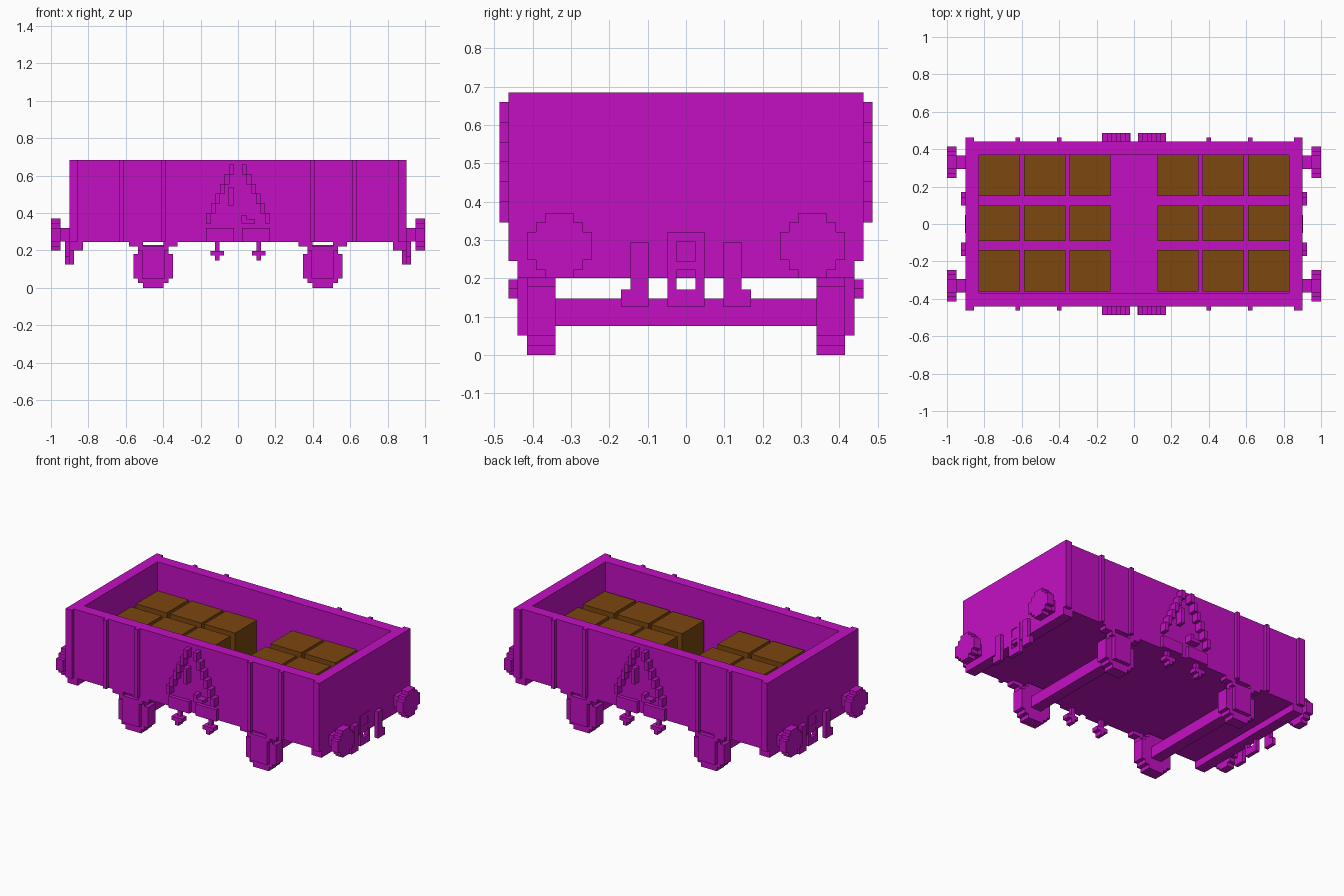
import bpy, bmesh
from mathutils import Matrix, Vector

cube = bpy.data.objects.get("Cube")
if cube:
    bpy.data.objects.remove(cube, do_unlink=True)


def material(name, rgb):
    m = bpy.data.materials.new(name)
    m.use_nodes = True
    m.diffuse_color = (*rgb, 1)
    bsdf = next(n for n in m.node_tree.nodes if n.type == 'BSDF_PRINCIPLED')
    bsdf.inputs["Base Color"].default_value = (*rgb, 1)
    return m


MAGENTA = material("magenta paint", (0.55, 0.005, 0.55))
BROWN = material("brown crate", (0.20, 0.063, 0.005))


def boxes(name, spans, mat=MAGENTA, mirror_x=False, mirror_y=False):
    """One object from boxes given as (x0, x1, y0, y1, z0, z1), optionally mirrored."""
    bm = bmesh.new()
    for sx in ((1, -1) if mirror_x else (1,)):
        for sy in ((1, -1) if mirror_y else (1,)):
            for x0, x1, y0, y1, z0, z1 in spans:
                centre = Vector((sx * (x0 + x1) / 2, sy * (y0 + y1) / 2, (z0 + z1) / 2))
                size = Matrix.Diagonal((x1 - x0, y1 - y0, z1 - z0, 1))
                bmesh.ops.create_cube(bm, size=1, matrix=Matrix.Translation(centre) @ size)
    mesh = bpy.data.meshes.new(name)
    bm.to_mesh(mesh)
    bm.free()
    mesh.materials.append(mat)
    ob = bpy.data.objects.new(name, mesh)
    bpy.context.collection.objects.link(ob)
    return ob


# Open wagon body
boxes("floor", [(-0.83, 0.83, -0.37, 0.37, 0.245, 0.27)])
boxes("side_walls", [(-0.90, 0.90, 0.37, 0.44, 0.245, 0.685)], mirror_y=True)
boxes("end_walls", [(0.83, 0.90, -0.37, 0.37, 0.245, 0.685)], mirror_x=True)
boxes("headstocks", [(0.83, 0.90, -0.44, 0.44, 0.20, 0.245)], mirror_x=True)

# Ribs and corner posts on the sides
boxes("side_ribs", [(x, x + 0.024, 0.44, 0.463, 0.245, 0.685) for x in (0.388, 0.61)],
      mirror_x=True, mirror_y=True)
boxes("corner_posts", [(0.855, 0.90, 0.44, 0.463, 0.245, 0.685)], mirror_x=True, mirror_y=True)

# Stepped diagonal braces in the middle of each side
U = 0.0247
steps = [(0.022 + i * U, 0.022 + (i + 1) * U, 0.44, 0.487, 0.605 - i * 0.052, 0.66 - i * 0.052)
         for i in range(6)]
boxes("side_braces", steps, mirror_x=True, mirror_y=True)
for s, side in ((1, "back"), (-1, "front")):
    extra = [(0.025, 0.05, 0.44, 0.487, 0.44, 0.54),
             (-0.09, -0.02, 0.44, 0.487, 0.345, 0.367),
             (-0.045, -0.02, 0.44, 0.487, 0.367, 0.39)]
    ob = boxes(side + "_brace_blocks", extra)
    if s < 0:
        ob.data.transform(Matrix.Diagonal((-1, -1, 1, 1)))
boxes("brace_plates", [(0.022, 0.17, 0.44, 0.463, 0.245, 0.32)], mirror_x=True, mirror_y=True)

# Cross-shaped handles hanging below the sides
boxes("hanging_handles", [(0.098, 0.122, 0.415, 0.44, 0.147, 0.245),
                          (0.074, 0.148, 0.415, 0.463, 0.172, 0.197),
                          (0.098, 0.122, 0.44, 0.463, 0.147, 0.197)],
      mirror_x=True, mirror_y=True)

# Wheels as stepped discs, with axle boxes, springs and hangers
C = 0.453
wheel = [(C - w, C + w, 0.34, 0.415, z0, z1) for w, z0, z1 in (
    (0.056, 0, 0.025), (0.082, 0.025, 0.05), (0.106, 0.05, 0.18),
    (0.082, 0.18, 0.205), (0.056, 0.205, 0.23))]
boxes("wheels", wheel, mirror_x=True, mirror_y=True)
boxes("axle_boxes", [(C - 0.06, C + 0.06, 0.415, 0.44, 0.05, 0.20)],
      mirror_x=True, mirror_y=True)
boxes("springs", [(C - 0.082, C + 0.082, 0.39, 0.44, 0.20, 0.222),
                  (C - 0.105, C - 0.055, 0.39, 0.44, 0.222, 0.245),
                  (C + 0.055, C + 0.105, 0.39, 0.44, 0.222, 0.245),
                  (C - 0.13, C - 0.105, 0.39, 0.44, 0.222, 0.245),
                  (C + 0.105, C + 0.13, 0.39, 0.44, 0.222, 0.245)],
      mirror_x=True, mirror_y=True)
boxes("axles", [(C - 0.036, C + 0.036, -0.34, 0.34, 0.075, 0.147)], mirror_x=True)

# Buffers: a shaft with a stepped round plate
B = 0.33
discs = [(0.95, 1.0, B - w, B + w, z0, z1) for w, z0, z1 in (
    (0.037, 0.20, 0.222), (0.061, 0.222, 0.247), (0.085, 0.247, 0.32),
    (0.061, 0.32, 0.345), (0.037, 0.345, 0.37))]
boxes("buffers", discs + [(0.90, 0.95, 0.295, 0.365, 0.247, 0.32)],
      mirror_x=True, mirror_y=True)

# Couplings and hoses on the ends
boxes("end_hoses", [(0.90, 0.925, 0.098, 0.145, 0.17, 0.295),
                    (0.90, 0.925, 0.098, 0.17, 0.125, 0.17)], mirror_x=True, mirror_y=True)
boxes("couplings", [(0.878, 0.904, -0.048, -0.025, 0.125, 0.32),
                    (0.878, 0.904, 0.025, 0.048, 0.125, 0.32),
                    (0.878, 0.904, -0.025, 0.025, 0.295, 0.32),
                    (0.878, 0.904, -0.025, 0.025, 0.222, 0.245),
                    (0.878, 0.904, -0.025, 0.025, 0.125, 0.17)], mirror_x=True)

# Crates in two groups of nine
rows = ((-0.36, -0.14), (-0.09, 0.10), (0.15, 0.368))
columns = ((0.125, 0.345), (0.365, 0.587), (0.61, 0.828))
boxes("crates", [(x0, x1, y0, y1, 0.27, 0.50) for x0, x1 in columns for y0, y1 in rows],
      BROWN, mirror_x=True)
